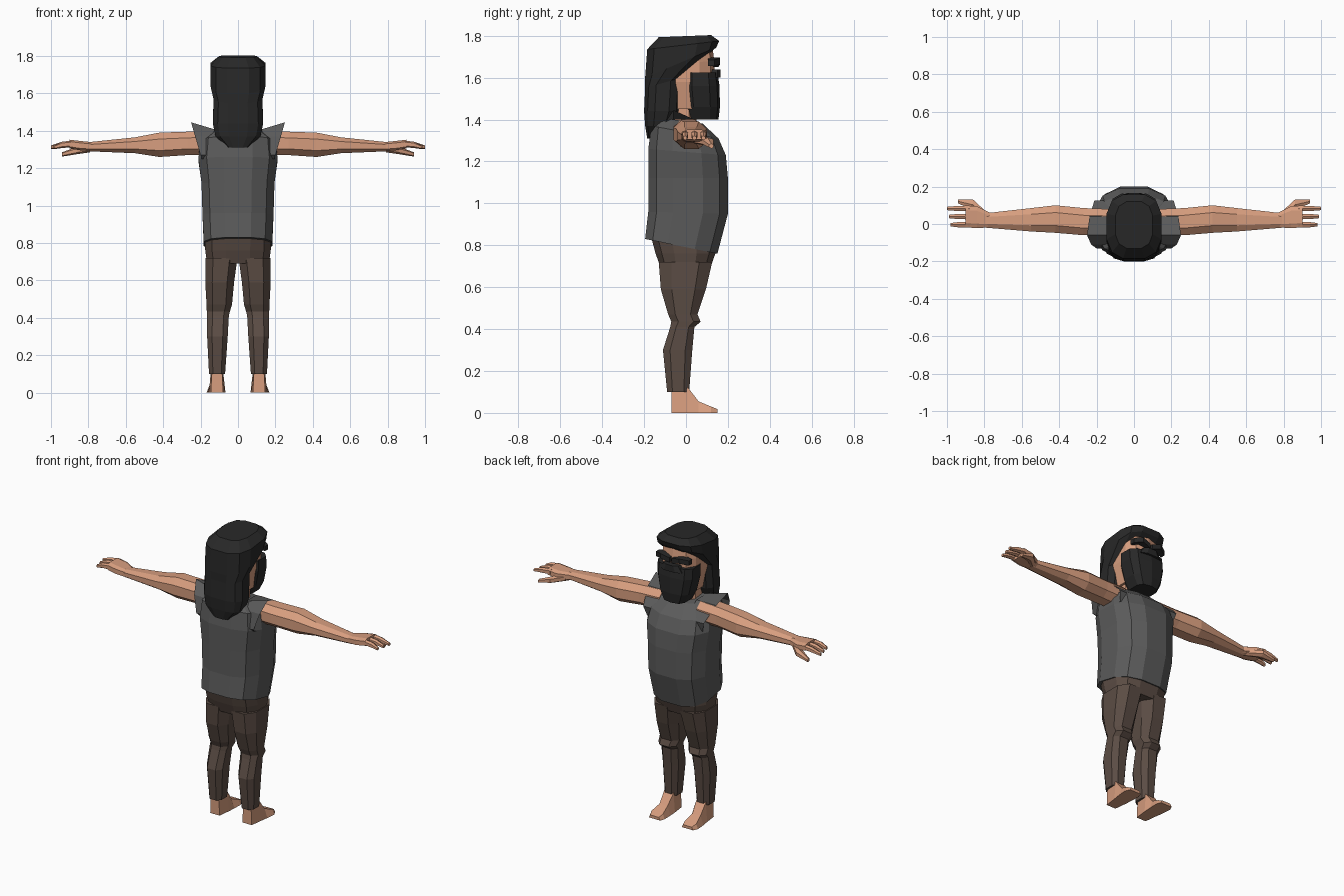
import bpy, bmesh, math


def material(name, rgb):
    m = bpy.data.materials.new(name)
    m.diffuse_color = (*rgb, 1)
    return m


SKIN = material("skin", (0.68, 0.34, 0.21))
SHIRT = material("shirt grey", (0.105, 0.105, 0.105))
PANTS = material("trouser brown", (0.105, 0.073, 0.058))
HAIR = material("hair black", (0.021, 0.021, 0.021))


def unit(n, p):
    """Rounded-square outline scaled to reach exactly 1 on both axes."""
    pts = []
    for i in range(n):
        a = 2 * math.pi * (i + 0.5) / n
        pts.append([math.copysign(abs(f) ** p, f) for f in (math.cos(a), math.sin(a))])
    mx = max(abs(u) for u, v in pts)
    my = max(abs(v) for u, v in pts)
    return [(u / mx, v / my) for u, v in pts]


def ring_z(cx, hx, y0, y1, z0, z1=None, n=12, p=0.75):
    """Outline around z, tilted from height z0 at the back to z1 at the face side."""
    z1 = z0 if z1 is None else z1
    return [(cx + hx * u, y0 + (y1 - y0) * (v + 1) / 2, z0 + (z1 - z0) * (v + 1) / 2)
            for u, v in unit(n, p)]


def ring_x(x, y0, y1, z0, z1, n=8, p=0.85):
    """Outline around the x axis."""
    return [(x, y0 + (y1 - y0) * (u + 1) / 2, z0 + (z1 - z0) * (v + 1) / 2)
            for u, v in unit(n, p)]


def loft(name, rings, mat, side=1, caps=(True, True)):
    bm = bmesh.new()
    vs = [[bm.verts.new((x * side, y, z)) for x, y, z in r] for r in rings]
    n = len(vs[0])
    for a, b in zip(vs, vs[1:]):
        for i in range(n):
            j = (i + 1) % n
            bm.faces.new((a[i], a[j], b[j], b[i]))
    for use, r in zip(caps, (vs[0], vs[-1])):
        if use:
            bm.faces.new(r)
    bmesh.ops.recalc_face_normals(bm, faces=bm.faces)
    me = bpy.data.meshes.new(name)
    bm.to_mesh(me)
    bm.free()
    me.materials.append(mat)
    ob = bpy.data.objects.new(name, me)
    bpy.context.collection.objects.link(ob)
    return ob


# Shirt body: hem dips at the belly, collar closes toward the neck
loft("shirt", [ring_z(0, *r) for r in (
    (0.183, -0.195, 0.15, 0.83, 0.76), (0.19, -0.18, 0.20, 0.96, 0.95),
    (0.195, -0.18, 0.20, 1.12, 1.12), (0.212, -0.18, 0.19, 1.26, 1.23),
    (0.20, -0.165, 0.155, 1.37, 1.31), (0.13, -0.13, 0.08, 1.41, 1.38))], SHIRT)

# Head, neck, beard
loft("neck", [ring_z(0, 0.075, -0.10, 0.05, z, n=8) for z in (1.3, 1.5)], SKIN)
loft("head", [ring_z(0, *r, n=10, p=0.7) for r in (
    (0.09, -0.10, 0.10, 1.45), (0.115, -0.12, 0.135, 1.58),
    (0.115, -0.12, 0.135, 1.66, 1.68), (0.11, -0.12, 0.125, 1.70, 1.755))], SKIN)
loft("beard", [ring_z(0, *r, n=10, p=0.65) for r in (
    (0.07, 0.0, 0.155, 1.40), (0.10, -0.01, 0.162, 1.46),
    (0.122, -0.02, 0.16, 1.56), (0.122, -0.015, 0.15, 1.625))], HAIR)
loft("moustache", [ring_z(0, hx, 0.10, 0.165, z, n=8) for hx, z in
                   ((0.075, 1.60), (0.05, 1.64))], HAIR)

# Hair: long curtain at the back rising into a cap with an overhanging fringe
loft("hair", [ring_z(0, *r, p=0.7) for r in (
    (0.06, -0.185, -0.10, 1.31), (0.12, -0.195, -0.06, 1.37),
    (0.135, -0.20, -0.03, 1.44), (0.13, -0.195, -0.02, 1.55, 1.60),
    (0.148, -0.195, 0.145, 1.60, 1.745), (0.147, -0.185, 0.158, 1.735, 1.775),
    (0.10, -0.13, 0.12, 1.793, 1.803))], HAIR)

# Trouser seat
loft("trouser_seat", [ring_z(0, *r) for r in (
    (0.165, -0.12, 0.115, 0.69), (0.175, -0.145, 0.14, 0.76),
    (0.178, -0.165, 0.14, 0.835))], PANTS)

for side, tag in ((1, "right"), (-1, "left")):
    # Eyebrow slanting down to the middle
    loft(tag + "_eyebrow", [
        [(x, y, z + dz) for y, dz in ((0.105, 0), (yf, 0), (yf, 0.03), (0.105, 0.03))]
        for x, yf, z in ((0.008, 0.155, 1.65), (0.065, 0.163, 1.665), (0.115, 0.135, 1.655))],
        HAIR, side)

    # Trouser leg with a fold at the knee
    loft(tag + "_trouser_leg", [ring_z(*r, n=8, p=0.75) for r in (
        (0.112, 0.043, -0.09, 0.015, 0.10), (0.11, 0.055, -0.11, 0.03, 0.30),
        (0.107, 0.058, -0.075, 0.04, 0.41), (0.105, 0.062, -0.07, 0.07, 0.435),
        (0.10, 0.068, -0.085, 0.055, 0.47), (0.098, 0.077, -0.12, 0.095, 0.59),
        (0.089, 0.086, -0.13, 0.125, 0.72))], PANTS, side)

    # Bare foot
    loft(tag + "_foot", [
        [(x0, y, 0), (x1, y, 0), (x1 - t, y, z), (x0 + t, y, z)]
        for y, x0, x1, z, t in (
            (-0.07, 0.08, 0.145, 0.12, 0.005), (0.01, 0.07, 0.155, 0.12, 0.01),
            (0.06, 0.067, 0.163, 0.055, 0.02), (0.12, 0.065, 0.168, 0.03, 0.012),
            (0.15, 0.075, 0.155, 0.018, 0.01))], SKIN, side)

    # Open sleeve, its rim leaning outward at the shoulder
    rim = ((-0.13, 1.27), (-0.11, 1.37), (-0.06, 1.445), (0.04, 1.40), (0.125, 1.31),
           (0.11, 1.25), (0, 1.235), (-0.11, 1.25))
    loft(tag + "_sleeve", [
        [(0.10, y, min(z, 1.40)) for y, z in rim],
        [(0.19 + 0.29 * (z - 1.235), y, z) for y, z in rim]], SHIRT, side, (False, False))

    # Arm
    loft(tag + "_arm", [ring_x(*r) for r in (
        (0.13, -0.06, 0.08, 1.27, 1.40), (0.27, -0.06, 0.085, 1.27, 1.395),
        (0.42, -0.047, 0.10, 1.26, 1.39), (0.55, -0.04, 0.085, 1.28, 1.365),
        (0.79, -0.02, 0.058, 1.29, 1.34))], SKIN, side)

    # Palm, fingers and thumb
    loft(tag + "_palm", [ring_x(*r, p=0.6) for r in (
        (0.77, -0.018, 0.06, 1.292, 1.338), (0.84, -0.022, 0.095, 1.295, 1.345),
        (0.90, -0.018, 0.098, 1.305, 1.352))], SKIN, side)
    for i, (y, tip) in enumerate(((-0.004, 0.98), (0.04, 0.99), (0.083, 1.0))):
        loft(f"{tag}_finger_{i + 1}", [ring_x(*r, n=6) for r in (
            (0.88, y - 0.015, y + 0.015, 1.312, 1.348),
            (0.94, y - 0.014, y + 0.014, 1.308, 1.342),
            (tip, y - 0.009, y + 0.009, 1.302, 1.322))], SKIN, side)
    loft(tag + "_thumb", [ring_x(*r, n=6) for r in (
        (0.79, 0.02, 0.065, 1.285, 1.325), (0.86, 0.075, 0.13, 1.275, 1.315),
        (0.94, 0.11, 0.132, 1.262, 1.285))], SKIN, side)
